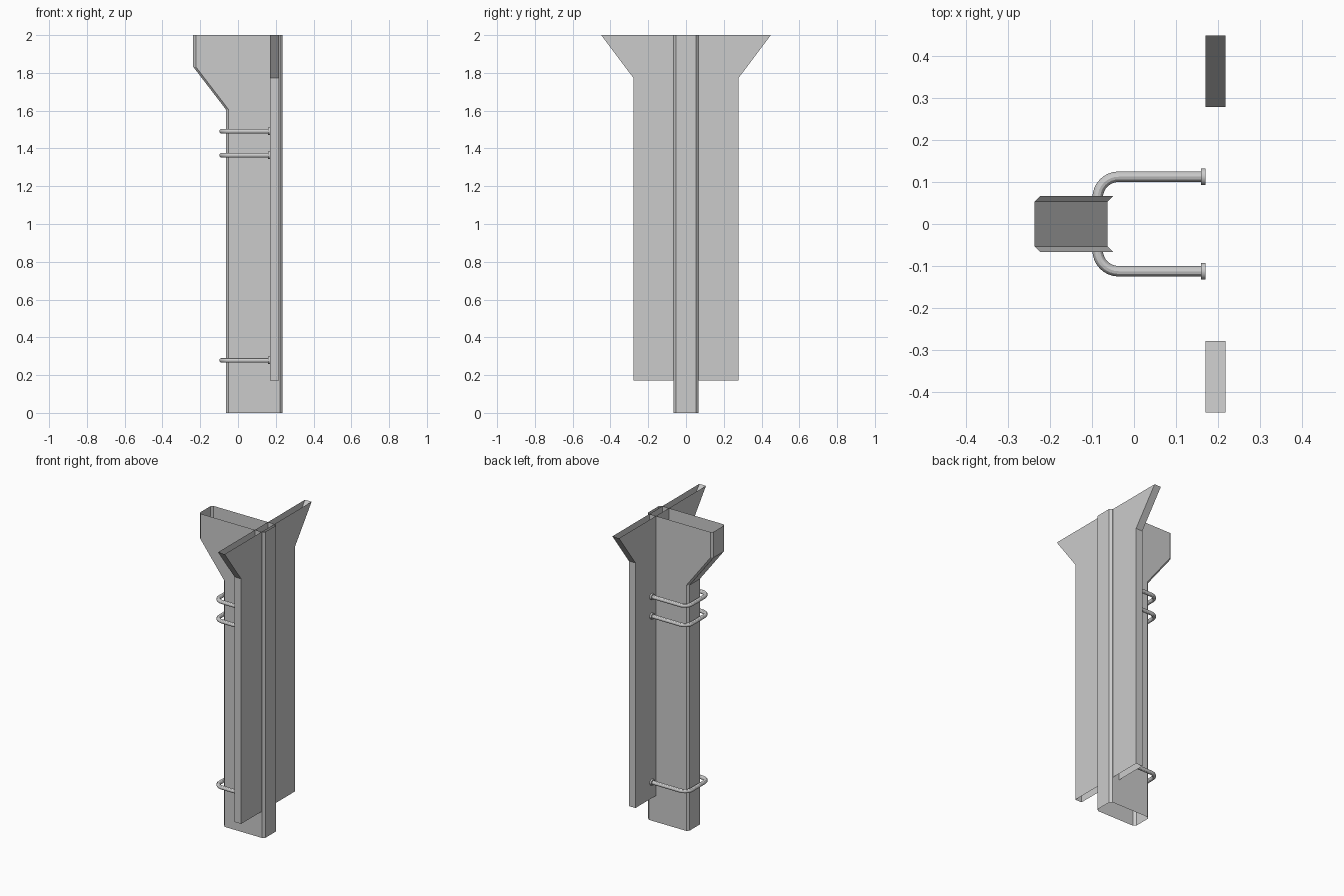
import bpy, bmesh, math

if "Cube" in bpy.data.objects:
    bpy.data.objects.remove(bpy.data.objects["Cube"])


def open_shell(name, rings):
    """Open-ended shell skinned through matching counter-clockwise rings."""
    bm = bmesh.new()
    loops = [[bm.verts.new(p) for p in ring] for ring in rings]
    n = len(loops[0])
    for low, high in zip(loops, loops[1:]):
        for i in range(n):
            j = (i + 1) % n
            bm.faces.new((low[i], low[j], high[j], high[i]))
    mesh = bpy.data.meshes.new(name)
    bm.to_mesh(mesh)
    bm.free()
    obj = bpy.data.objects.new(name, mesh)
    bpy.context.collection.objects.link(obj)
    return obj


def select(obj):
    bpy.ops.object.select_all(action='DESELECT')
    obj.select_set(True)
    bpy.context.view_layer.objects.active = obj


# Main column: chamfered rectangle whose back edge flares out near the top
def column_ring(x0, z, x1=0.236, y=0.067, c=0.014):
    return [(x0 + c, -y, z), (x1 - c, -y, z), (x1, -y + c, z), (x1, y - c, z),
            (x1 - c, y, z), (x0 + c, y, z), (x0, y - c, z), (x0, -y + c, z)]


open_shell("column", [column_ring(x, z) for x, z in
                      ((-0.063, 0), (-0.063, 1.605), (-0.237, 1.832), (-0.237, 2))])


# Cross panel: flat hollow wings flaring at the top
def wing_ring(y, z, x0=0.170, x1=0.218):
    return [(x0, -y, z), (x1, -y, z), (x1, y, z), (x0, y, z)]


open_shell("wing_panel", [wing_ring(y, z) for y, z in
                          ((0.279, 0.172), (0.279, 1.774), (0.449, 2))])


# U-shaped bars wrapped around the column, with end flanges
def u_bar(index, z, leg=0.1125, back=-0.0865, bend=0.05, end=0.17):
    path = [(end, leg)]
    for sign, start in ((1, 90), (-1, 180)):
        for k in range(9):
            a = math.radians(start + 90 * k / 8)
            path.append((back + bend + bend * math.cos(a),
                         sign * (leg - bend) + bend * math.sin(a)))
    path.append((end, -leg))
    curve = bpy.data.curves.new(f"u_bar_{index}", 'CURVE')
    curve.dimensions = '3D'
    curve.bevel_depth = 0.0125
    curve.bevel_resolution = 4
    spline = curve.splines.new('POLY')
    spline.points.add(len(path) - 1)
    for point, (x, y) in zip(spline.points, path):
        point.co = (x, y, z, 1)
    bar = bpy.data.objects.new(f"u_bar_{index}", curve)
    bpy.context.collection.objects.link(bar)
    select(bar)
    bpy.ops.object.convert(target='MESH')
    bpy.ops.object.shade_smooth_by_angle()
    for side, y in (("left", leg), ("right", -leg)):
        bpy.ops.mesh.primitive_cylinder_add(vertices=20, radius=0.02, depth=0.011,
                                            location=(end - 0.0055, y, z),
                                            rotation=(0, math.pi / 2, 0))
        bpy.context.object.name = f"bar_flange_{index}_{side}"
        bpy.ops.object.shade_smooth_by_angle()


for i, height in enumerate((0.278, 1.364, 1.491), 1):
    u_bar(i, height)
